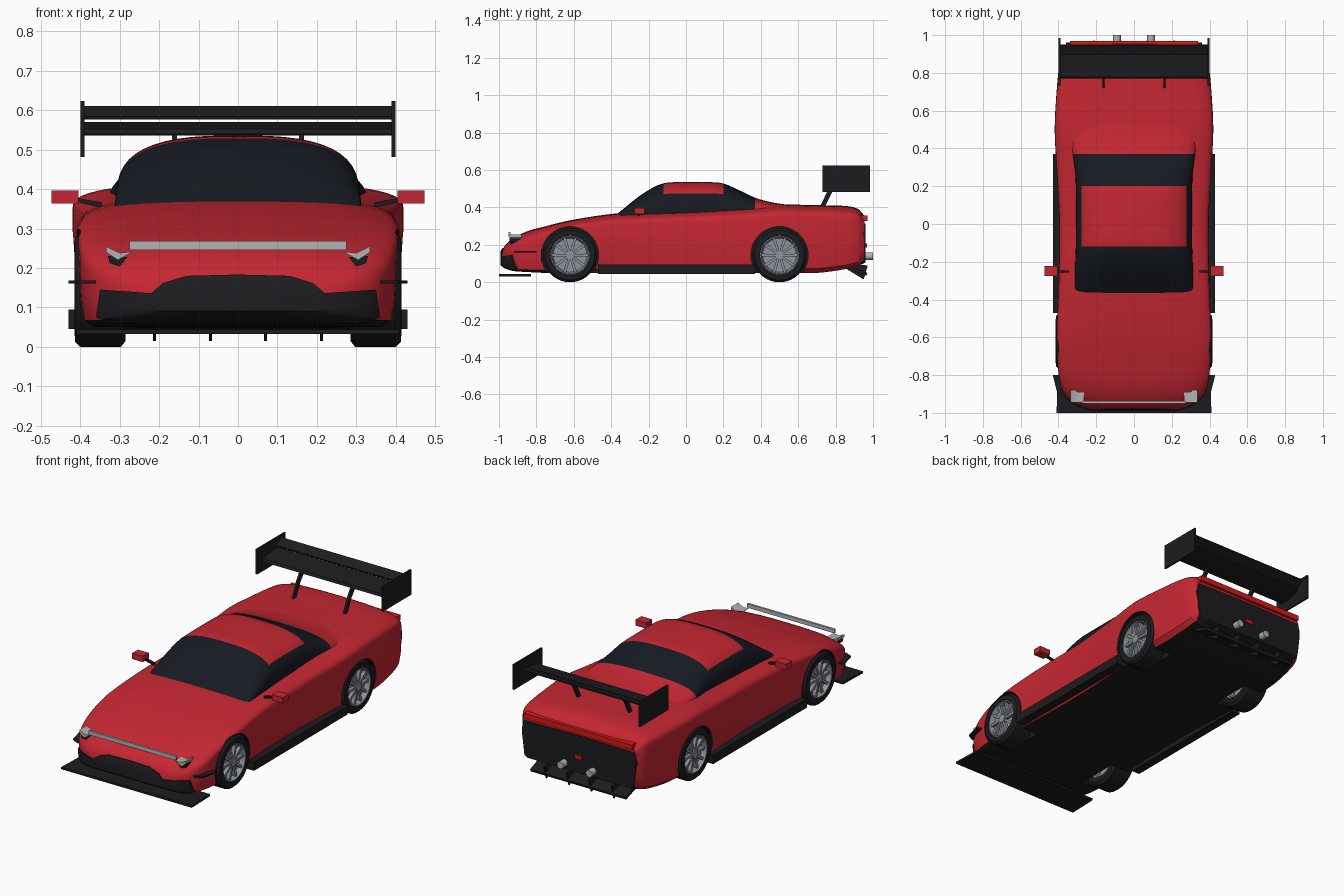
import bpy, bmesh, math
from mathutils import Matrix

if "Cube" in bpy.data.objects:
    bpy.data.objects.remove(bpy.data.objects["Cube"])

def mat(name, c):
    m = bpy.data.materials.new(name)
    m.diffuse_color = (*c, 1)
    m.use_nodes = True
    m.node_tree.nodes["Principled BSDF"].inputs["Base Color"].default_value = m.diffuse_color
    return m

RED = mat("paint_red", (.56, .02, .032))
BLACK = mat("trim_black", (.012, .012, .014))
GLASS = mat("dark_glass", (.008, .011, .016))
RIM = mat("rim_grey", (.27, .29, .33))
SILVER = mat("silver", (.45, .45, .45))
LAMP = mat("tail_red", (.7, .01, .01))

def make(name, verts, faces, m, smooth=True):
    bm = bmesh.new()
    vs = [bm.verts.new(v) for v in verts]
    for f in faces:
        bm.faces.new([vs[i] for i in f])
    bmesh.ops.recalc_face_normals(bm, faces=bm.faces)
    me = bpy.data.meshes.new(name)
    bm.to_mesh(me)
    bm.free()
    me.materials.append(m)
    o = bpy.data.objects.new(name, me)
    bpy.context.collection.objects.link(o)
    if smooth:
        shade(o)
    return o

def activate(o):
    bpy.ops.object.select_all(action='DESELECT')
    o.select_set(True)
    bpy.context.view_layer.objects.active = o

def shade(o):
    activate(o)
    bpy.ops.object.shade_smooth_by_angle(angle=math.radians(35))

def rings(name, rs, m, close=False):
    """Skin a list of equal closed rings; caps the ends or joins last to first."""
    n, k = len(rs[0]), len(rs)
    faces = [(i*n+j, i*n+(j+1) % n, (i+1) % k*n+(j+1) % n, (i+1) % k*n+j)
             for i in range(k if close else k-1) for j in range(n)]
    if not close:
        faces += [tuple(range(n)), tuple(range((k-1)*n, k*n))]
    return make(name, [p for r in rs for p in r], faces, m)

def prism(name, pts, axis, a, b, m):
    """Extrude a 2D outline along an axis (outline uses the other two axes in order)."""
    def at(p, t):
        q = list(p)
        q.insert('xyz'.index(axis), t)
        return q
    return rings(name, [[at(p, a) for p in pts], [at(p, b) for p in pts]], m)

def box(name, x, y, z, m):
    return prism(name, [(x[0], y[0]), (x[1], y[0]), (x[1], y[1]), (x[0], y[1])], 'z', *z, m)

def circle(cx, cy, r, n=24):
    return [(cx+r*math.cos(2*math.pi*i/n), cy+r*math.sin(2*math.pi*i/n)) for i in range(n)]

def boolean(o, cutter, op):
    activate(o)
    md = o.modifiers.new("cut", 'BOOLEAN')
    md.object, md.operation, md.solver = cutter, op, 'EXACT'
    bpy.ops.object.modifier_apply(modifier="cut")
    bpy.data.objects.remove(cutter)

def resample(st, sub):
    """Smooth curve through stations (y, half width, bottom, shoulder, top)."""
    def tan(i):
        a, b = st[max(i-1, 0)], st[min(i+1, len(st)-1)]
        return [(q-p)/(b[0]-a[0]) for p, q in zip(a, b)]
    out = []
    for i in range(len(st)-1):
        d, m0, m1 = st[i+1][0]-st[i][0], tan(i), tan(i+1)
        for s in range(sub):
            t = s/sub
            h = (2*t**3-3*t*t+1, t**3-2*t*t+t, 3*t*t-2*t**3, t**3-t*t)
            row = [h[0]*p+h[1]*d*u+h[2]*q+h[3]*d*v for p, q, u, v in zip(st[i], st[i+1], m0, m1)]
            row[0] = st[i][0]+t*d
            out.append(row)
    return out+[list(st[-1])]

def loft(name, st, m, sub=4, n=2.8):
    rs = []
    for y, w, zb, zs, zt in resample(st, sub):
        h = zs-zb
        half = [(w*.5, zb), (w*.9, zb), (w*.965, zb+.08*h), (w*.99, zb+.3*h), (w, zb+.65*h)]
        for k in range(12):
            a = math.pi/2*k/12
            half.append((w*math.cos(a)**(2/n), zs+(zt-zs)*math.sin(a)**(2/n)))
        ring = [(0, zb)]+half+[(0, zt)]+[(-x, z) for x, z in reversed(half)]
        rs.append([(x, y, z) for x, z in ring])
    return rings(name, rs, m)

# Body shell
body = loft("body", [
    (-.985, .22, .09, .12, .165), (-.965, .29, .075, .14, .20), (-.92, .355, .06, .17, .238),
    (-.85, .39, .055, .205, .272), (-.75, .403, .05, .25, .30), (-.6, .41, .05, .287, .335),
    (-.35, .40, .05, .31, .37), (0, .395, .05, .32, .385), (.3, .41, .05, .335, .40),
    (.5, .42, .05, .35, .415), (.7, .41, .05, .345, .412), (.85, .395, .07, .34, .408),
    (.92, .38, .09, .33, .392), (.955, .355, .105, .30, .355)], RED)

def decal(name, outline, y0, y1, m):
    """Panel that follows the body surface inside a front-view outline."""
    o = body.copy()
    o.data = body.data.copy()
    o.name = name
    bpy.context.collection.objects.link(o)
    o.data.transform(Matrix.Diagonal((1.008, 1.006, 1.004, 1)))
    o.data.materials[0] = m
    boolean(o, prism("cutter", outline, 'y', y0, y1, m), 'INTERSECT')
    shade(o)

def both(half):
    return half+[(-x, z) for x, z in reversed(half)]

# Grille opening and rear panel
decal("front_grille", both([(.01, .183), (.13, .18), (.19, .162), (.22, .136), (.35, .145),
                            (.36, .075), (.3, .05), (.01, .05)]), -1.1, -.9, BLACK)
decal("rear_panel", both([(.01, .315), (.345, .31), (.36, .26), (.34, .1), (.01, .08)]), .925, 1.1, BLACK)

# Wheel arches and dark underside
AXLES, WZ, WR = (-.62, .5), .145, .145
for y in AXLES:
    for s in (1, -1):
        boolean(body, prism("cutter", circle(y, WZ, .153, 48), 'x', .26*s, .5*s, RED), 'DIFFERENCE')
body.data.materials.append(BLACK)
for f in body.data.polygons:
    c = f.center
    if f.normal.z < -.8 or any(math.hypot(c.y-y, c.z-WZ) < .1535 for y in AXLES):
        f.material_index = 1
shade(body)

# Cabin: dark glass with painted roof and tail
cabin = loft("cabin", [
    (-.375, .30, .30, .33, .36), (-.35, .312, .30, .345, .38), (-.25, .312, .30, .365, .46),
    (-.17, .31, .30, .375, .51), (-.12, .308, .30, .38, .529), (-.06, .307, .30, .38, .535),
    (.13, .307, .30, .38, .535), (.2, .308, .30, .38, .528), (.28, .312, .30, .38, .494),
    (.37, .325, .30, .38, .452), (.46, .33, .30, .37, .427), (.58, .33, .30, .35, .41)], GLASS)
cabin.data.materials.append(RED)
for f in cabin.data.polygons:
    c = f.center
    if c.y > .37 or (-.12 < c.y < .2 and c.z > .47):
        f.material_index = 1

# Wheels
def lathe(name, prof, y, s, m, n=40):
    return rings(name, [[(s*x, y+r*math.cos(t), WZ+r*math.sin(t)) for x, r in prof]
                        for t in (2*math.pi*i/n for i in range(n))], m, close=True)

for y, end in zip(AXLES, ("front", "rear")):
    for s, side in ((1, "right"), (-1, "left")):
        nm = f"{end}_{side}_"
        lathe(nm+"tyre", [(.285, .10), (.285, .13), (.297, .145), (.40, .145), (.413, .133),
                          (.415, .106), (.405, .10)], y, s, BLACK)
        lathe(nm+"rim", [(.30, .09), (.30, .102), (.412, .107), (.412, .099), (.39, .09)], y, s, RIM)
        prism(nm+"disc", circle(y, WZ, .1, 32), 'x', .36*s, .385*s, RIM)
        prism(nm+"hub", circle(y, WZ, .024, 16), 'x', .38*s, .41*s, RIM)
        for i in range(10):
            a = 2*math.pi*i/10
            ca, sa = math.cos(a), math.sin(a)
            pts = [(y+r*ca-w*sa, WZ+r*sa+w*ca) for r, w in ((.015, -.006), (.1, -.008), (.1, .008), (.015, .006))]
            prism(nm+"spoke", pts, 'x', .38*s, .404*s, RIM)

# Front aero and lights
prism("front_splitter", [(-.41, -1), (.41, -1), (.405, -.83), (-.405, -.83)], 'z', .032, .044, BLACK)
box("front_light_bar", (-.275, .275), (-.95, -.938), (.246, .268), SILVER)

# Rear wing
prism("wing_main", [(.77, .54), (.778, .553), (.91, .57), (.91, .562), (.82, .536)], 'x', -.39, .39, BLACK)
prism("wing_flap", [(.90, .576), (.95, .604), (.947, .611), (.897, .584)], 'x', -.39, .39, BLACK)

# Tail
box("tail_light", (-.34, .34), (.93, .97), (.328, .358), LAMP)
box("rain_light", (-.022, .022), (.95, .968), (.185, .207), LAMP)
prism("diffuser", [(.82, .085), (.965, .036), (.97, .05), (.84, .1)], 'x', -.3, .3, BLACK)

# Mirrored pairs
for s, side in ((1, "right"), (-1, "left")):
    fx = lambda pts: [(s*x, v) for x, v in pts]
    prism(side+"_headlight", fx([(.265, .242), (.3, .238), (.335, .255), (.335, .24), (.305, .22)]),
          'y', -.945, -.88, SILVER)
    prism(side+"_headlight_base", fx([(.28, .228), (.33, .23), (.325, .212), (.3, .205)]), 'y', -.94, -.88, BLACK)
    prism(side+"_canard", fx([(.36, -.92), (.405, -.9), (.43, -.80), (.38, -.80)]), 'z', .16, .168, BLACK)
    box(side+"_skirt", (s*.38, s*.43), (-.47, .37), (.045, .095), BLACK)
    box(side+"_mirror", (s*.405, s*.473), (-.275, -.222), (.364, .397), RED)
    prism(side+"_mirror_arm", fx([(.345, .352), (.42, .37), (.42, .38), (.345, .366)]), 'y', -.258, -.246, BLACK)
    box(side+"_wing_endplate", (s*.39, s*.4), (.73, .985), (.482, .624), BLACK)
    prism(side+"_wing_support", [(.715, .4), (.74, .4), (.78, .48), (.835, .55), (.8, .555), (.757, .49)],
          'x', s*.155, s*.167, BLACK)
    prism(side+"_exhaust", circle(s*.09, .14, .02, 20), 'y', .92, 1.0, SILVER)
    for x in (.07, .212):
        prism(side+"_diffuser_fin", [(.85, .1), (.86, .07), (.95, .015), (.972, .09)],
              'x', s*x-.004, s*x+.004, BLACK)
